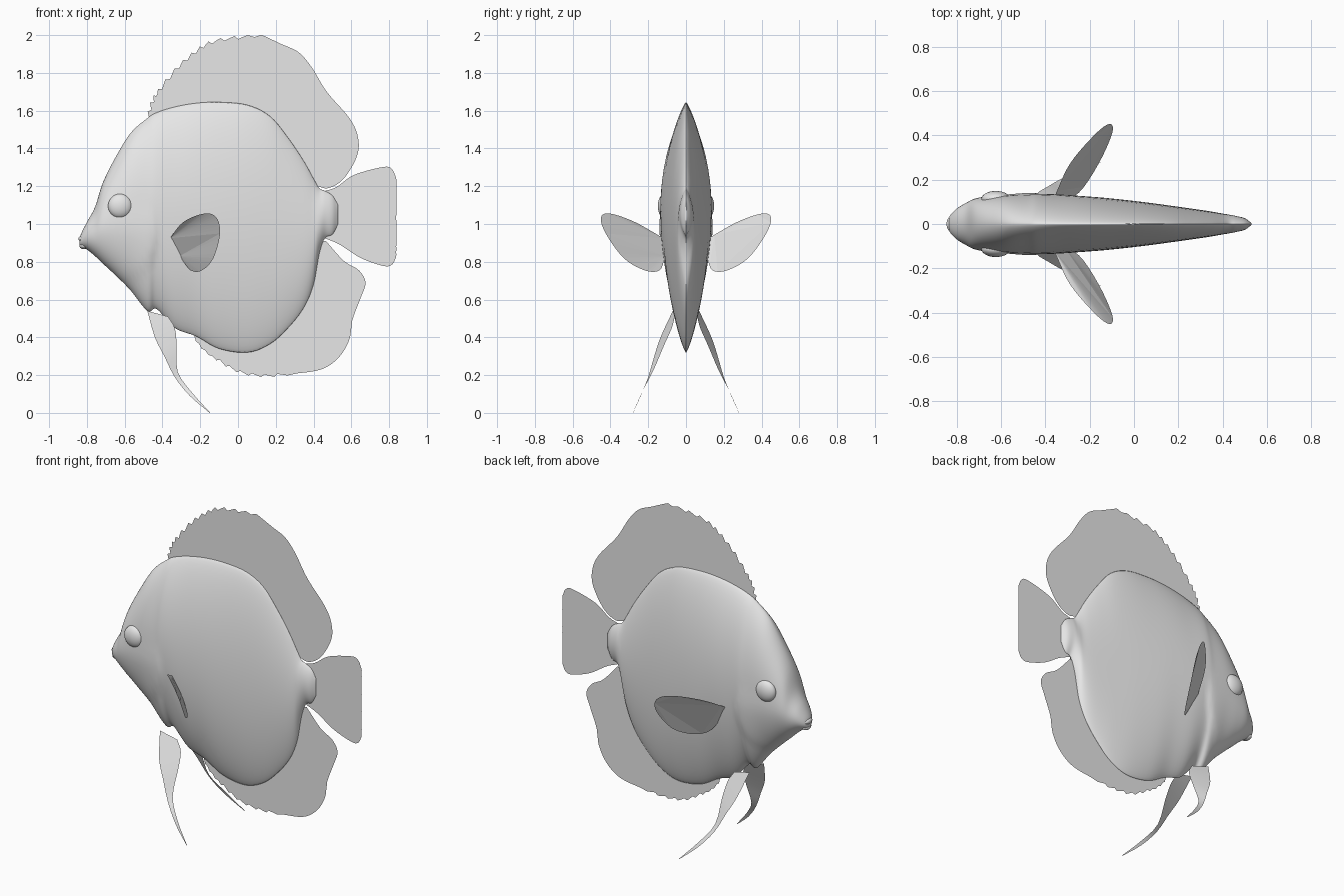
import bpy, bmesh, math
from mathutils import Vector

cube = bpy.data.objects.get("Cube")
if cube:
    bpy.data.objects.remove(cube, do_unlink=True)

# One plain material for the whole fish
grey = bpy.data.materials.new("plain_grey")
grey.use_nodes = True
grey.diffuse_color = (0.8, 0.8, 0.8, 1)
grey.node_tree.nodes["Principled BSDF"].inputs["Base Color"].default_value = (0.8, 0.8, 0.8, 1)


def smooth_path(points, steps):
    """Catmull-Rom curve through points of any dimension."""
    pts = [Vector(p) for p in points]
    pts = [pts[0] * 2 - pts[1]] + pts + [pts[-1] * 2 - pts[-2]]
    path = []
    for a, b, c, d in zip(pts, pts[1:], pts[2:], pts[3:]):
        for i in range(steps):
            t = i / steps
            path.append(b + (c - a) * (t / 2)
                        + (a * 2 - b * 5 + c * 4 - d) * (t * t / 2)
                        + (b * 3 - a - c * 3 + d) * (t ** 3 / 2))
    path.append(pts[-2])
    return path


def finish(bm, name, smooth=True):
    mesh = bpy.data.meshes.new(name)
    bm.to_mesh(mesh)
    bm.free()
    obj = bpy.data.objects.new(name, mesh)
    bpy.context.collection.objects.link(obj)
    mesh.materials.append(grey)
    if smooth:
        for poly in mesh.polygons:
            poly.use_smooth = True
    return obj


def flat_fin(name, outline):
    """Thin sheet filling a closed 3D outline."""
    bm = bmesh.new()
    face = bm.faces.new([bm.verts.new(p) for p in outline])
    bmesh.ops.triangulate(bm, faces=[face], ngon_method='EAR_CLIP')
    return finish(bm, name, smooth=False)


def ellipsoid(name, centre, radii):
    bm = bmesh.new()
    bmesh.ops.create_uvsphere(bm, u_segments=28, v_segments=16, radius=1)
    bmesh.ops.scale(bm, vec=radii, verts=bm.verts)
    bmesh.ops.translate(bm, vec=centre, verts=bm.verts)
    return finish(bm, name)


def smoothstep(low, high, value):
    t = min(max((value - low) / (high - low), 0), 1)
    return t * t * (3 - 2 * t)


# Body: lens-shaped sections lofted from mouth to tail root
# each station is x, top, bottom, half width
stations = [
    (-.838, .92, .89), (-.83, .95, .88), (-.8, 1.01, .865), (-.757, 1.09, .83),
    (-.715, 1.22, .79), (-.65, 1.35, .73), (-.57, 1.48, .65), (-.48, 1.56, .54),
    (-.43, 1.59, .55), (-.335, 1.62, .45), (-.22, 1.64, .405), (-.1, 1.645, .34),
    (.05, 1.63, .32), (.17, 1.57, .365), (.27, 1.45, .455), (.35, 1.33, .56),
    (.4, 1.24, .68), (.43, 1.19, .84), (.46, 1.175, .925), (.5, 1.15, .945),
    (.53, 1.1, 1.0)]
widths = [.01, .035, .065, .09, .11, .122, .13, .135, .136, .133, .125, .115,
          .098, .082, .068, .056, .047, .042, .036, .026, .004]
SEGMENTS = 56
bm = bmesh.new()
rings = []
for x, top, bottom, width in smooth_path([s + (w,) for s, w in zip(stations, widths)], 5):
    mid, half = (top + bottom) / 2, (top - bottom) / 2
    sharpness = 1.05 + 0.5 * smoothstep(-.75, -.3, x)
    ring = []
    for i in range(SEGMENTS):
        angle = math.tau * i / SEGMENTS
        c = math.cos(angle)
        z = mid + half * math.sin(angle)
        y = math.copysign(width * abs(c) ** sharpness, c)
        # raised gill cover behind the cheek
        reach = math.hypot(x + .66, z - .93)
        gill = (1 - smoothstep(.22, .25, reach)) * (1 - smoothstep(.95, 1.1, z))
        ring.append(bm.verts.new((x, y * (1 + .06 * gill), z)))
    rings.append(ring)
for a, b in zip(rings, rings[1:]):
    for i in range(SEGMENTS):
        j = (i + 1) % SEGMENTS
        bm.faces.new((a[i], a[j], b[j], b[i]))
bm.faces.new(rings[0])
bm.faces.new(rings[-1])
bmesh.ops.recalc_face_normals(bm, faces=bm.faces)
finish(bm, "body")

# Lips
ellipsoid("upper_lip", (-.824, 0, .922), (.021, .036, .017))
ellipsoid("lower_lip", (-.818, 0, .884), (.021, .034, .017))


def median_fin(name, spiny, soft, root, tooth):
    """Upright fin: saw-toothed front edge, smooth rear edge, hidden root."""
    edge = smooth_path(spiny, 8)
    outline = []
    for i, p in enumerate(edge[:-1]):
        along = (edge[i + 1] - p).normalized()
        out = Vector((-along.y, along.x)) * math.copysign(1, tooth)
        rise = (i % 4) / 3
        outline.append(p + out * (abs(tooth) * (rise - .6)))
    outline += smooth_path(soft, 5) + [Vector(p) for p in root]
    return flat_fin(name, [(p.x, 0, p.y) for p in outline])


median_fin("dorsal_fin",
           [(-.48, 1.56), (-.455, 1.65), (-.41, 1.72), (-.32, 1.83), (-.23, 1.91),
            (-.14, 1.965), (0, 1.99), (.14, 1.995)],
           [(.14, 1.995), (.235, 1.95), (.32, 1.91), (.39, 1.83), (.47, 1.7), (.59, 1.56),
            (.635, 1.46), (.63, 1.36), (.56, 1.24), (.48, 1.19), (.42, 1.2)],
           [(.3, 1.25), (0, 1.5), (-.4, 1.52)], .018)
median_fin("anal_fin",
           [(-.24, .41), (-.18, .335), (-.1, .275), (.01, .215), (.14, .195), (.28, .205)],
           [(.28, .205), (.44, .23), (.535, .295), (.59, .39), (.605, .49), (.65, .61),
            (.675, .69), (.64, .755), (.56, .805), (.465, .91)],
           [(.4, .9), (.2, .6), (-.1, .5)], -.014)

# Tail fin with a finely scalloped rear edge
upper = smooth_path([(.44, 1.17), (.52, 1.195), (.615, 1.26), (.77, 1.302),
                     (.815, 1.29), (.835, 1.25)], 5)
lower = smooth_path([(.835, .82), (.815, .785), (.77, .778), (.65, .82),
                     (.54, .89), (.46, .925)], 5)
SCALLOPS = 48
rear = [Vector((.835 + .004 * math.sin(math.pi * i / 4) ** 2, 1.25 - .43 * i / SCALLOPS))
        for i in range(1, SCALLOPS)]
flat_fin("tail_fin", [(p.x, 0, p.y) for p in upper + rear + lower])

# Paired parts on both sides of the body
pectoral = [(-.36, .12, .925), (-.29, .27, 1.01), (-.18, .4, 1.055), (-.115, .45, 1.035),
            (-.095, .425, .95), (-.13, .33, .82), (-.19, .22, .755), (-.25, .14, .755),
            (-.31, .11, .83)]
pelvic_front = [(-.48, .07, .54), (-.44, .135, .4), (-.39, .168, .3), (-.335, .2, .19),
                (-.255, .24, .09), (-.15, .28, 0)]
pelvic_back = [(-.37, .06, .51), (-.335, .075, .45), (-.325, .115, .36), (-.32, .175, .22),
               (-.25, .23, .115), (-.148, .28, .002)]
for label, side in (("right", -1), ("left", 1)):
    def mirrored(points):
        return [(p[0], p[1] * side, p[2]) for p in points]

    ellipsoid(label + "_eye", (-.623, side * .113, 1.095), (.065, .036, .065))
    flat_fin(label + "_pectoral_fin", mirrored(smooth_path(pectoral, 5)))

    # Pelvic fin: a ribbon between its leading and trailing edges
    bm = bmesh.new()
    front, back = ([bm.verts.new(p) for p in mirrored(smooth_path(edge, 3))]
                   for edge in (pelvic_front, pelvic_back))
    for i in range(len(front) - 1):
        bm.faces.new((front[i], front[i + 1], back[i + 1], back[i]))
    finish(bm, label + "_pelvic_fin")
